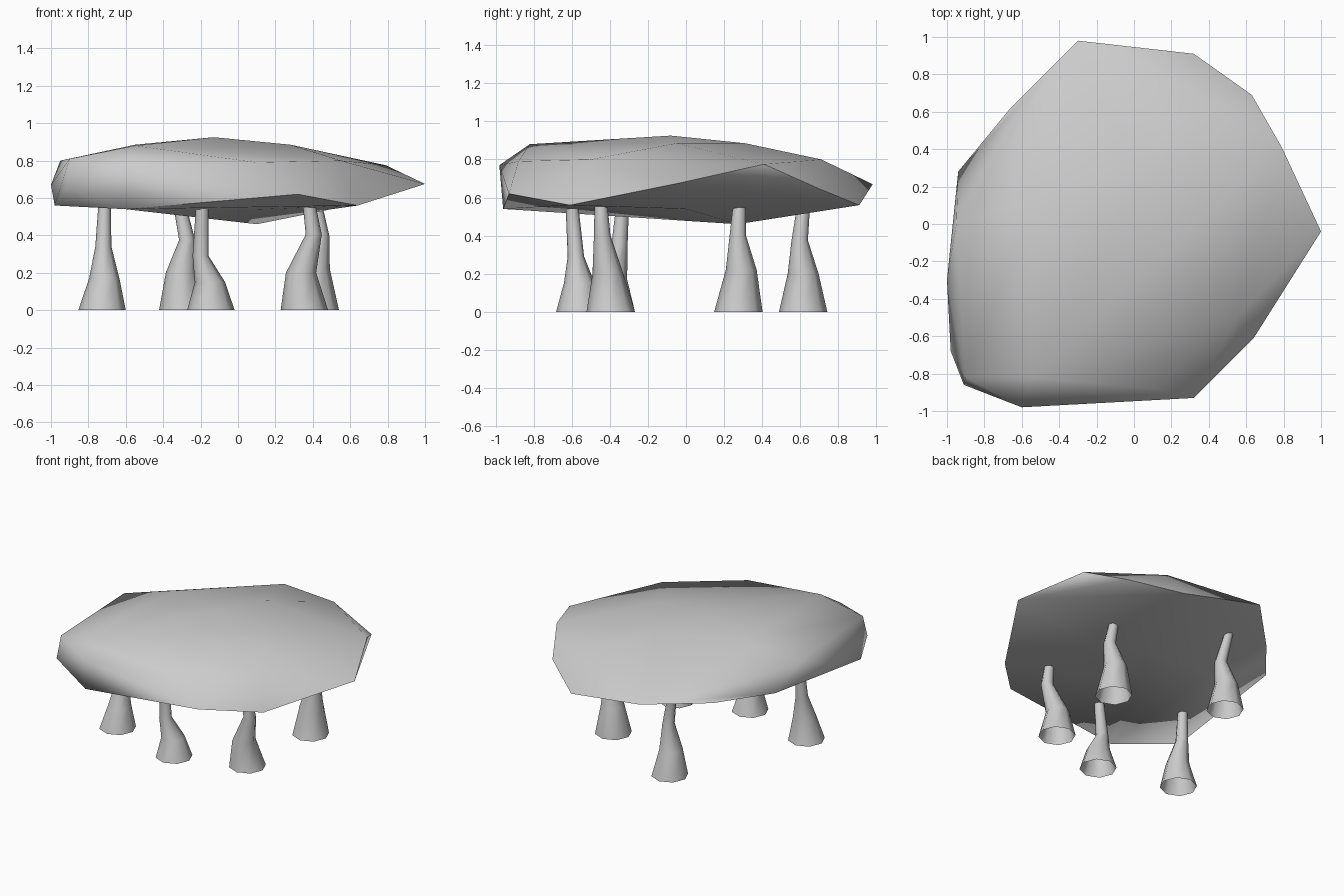
import bpy, bmesh, math
from mathutils import Vector

if "Cube" in bpy.data.objects:
    bpy.data.objects.remove(bpy.data.objects["Cube"], do_unlink=True)

grey = bpy.data.materials.new("stone_grey")
grey.use_nodes = True
grey.diffuse_color = (0.6, 0.6, 0.6, 1)
grey.node_tree.nodes["Principled BSDF"].inputs["Base Color"].default_value = grey.diffuse_color


def finish(name, bm, angle):
    """Turn a bmesh into a smooth-shaded grey object."""
    bmesh.ops.recalc_face_normals(bm, faces=bm.faces)
    mesh = bpy.data.meshes.new(name)
    bm.to_mesh(mesh)
    bm.free()
    mesh.materials.append(grey)
    obj = bpy.data.objects.new(name, mesh)
    bpy.context.collection.objects.link(obj)
    bpy.ops.object.select_all(action="DESELECT")
    obj.select_set(True)
    bpy.context.view_layer.objects.active = obj
    bpy.ops.object.shade_smooth_by_angle(angle=math.radians(angle))
    return obj


# Slab: a hull over the corner points of the rim, crown and underside
rim = [(-.3, .98, .67), (.32, .91, .56), (.63, .69, .65), (1, -.04, .675),
       (.64, -.61, .56), (.32, -.93, .62), (-.6, -.98, .77), (-.91, -.86, .65),
       (-.98, -.68, .56), (-1, -.3, .67), (-.94, .28, .66), (-.66, .62, .64)]
crown = [(-.13, -.08, .925), (-.55, .12, .885), (-.55, -.82, .88), (.28, -.05, .885),
         (.02, .31, .885), (.3, .71, .8), (.79, .41, .775), (-.95, 0, .8),
         (-.9, -.82, .81), (.1, -.88, .79), (.55, -.5, .8)]
belly = [(-.6, -.96, .54), (0, -.3, .535), (-.5, .2, .535), (.5, 0, .54)]
sag = Vector((.1, .27, .525))

bm = bmesh.new()
for p in rim + crown + belly + [sag]:
    bm.verts.new(p)
hull = bmesh.ops.convex_hull(bm, input=bm.verts)
bmesh.ops.delete(bm, geom=list({v for v in hull["geom_interior"] + hull["geom_unused"]
                                if isinstance(v, bmesh.types.BMVert)}), context="VERTS")
# The underside droops toward the back
for v in bm.verts:
    if (v.co - sag).length < .001:
        v.co.z = .46
finish("slab", bm, 60)


def leg(name, path):
    """Open eight-sided tapering leg through four bent stations."""
    bm = bmesh.new()
    rings = []
    for (x, y, z), r in zip(path, (.127, .081, .043, .032)):
        rings.append([bm.verts.new((x + r * math.cos(a), y + r * math.sin(a), z))
                      for a in (math.tau * i / 8 for i in range(8))])
    for low, high in zip(rings, rings[1:]):
        for i in range(8):
            j = (i + 1) % 8
            bm.faces.new((low[i], low[j], high[j], high[i]))
    finish(name, bm, 60)


# Legs: foot, ankle, knee and top centres
leg("right_leg", [(-.727, -.395, 0), (-.715, -.39, .17), (-.72, -.35, .34), (-.712, -.33, .6)])
leg("front_leg", [(-.145, -.555, 0), (-.15, -.56, .15), (-.2, -.578, .29), (-.19, -.602, .6)])
leg("front_left_leg", [(.355, -.395, 0), (.337, -.41, .2), (.405, -.44, .405), (.375, -.448, .6)])
leg("back_left_leg", [(.413, .275, 0), (.41, .29, .22), (.445, .272, .4), (.41, .283, .6)])
leg("back_leg", [(-.295, .615, 0), (-.305, .615, .2), (-.272, .597, .375), (-.32, .622, .6)])
